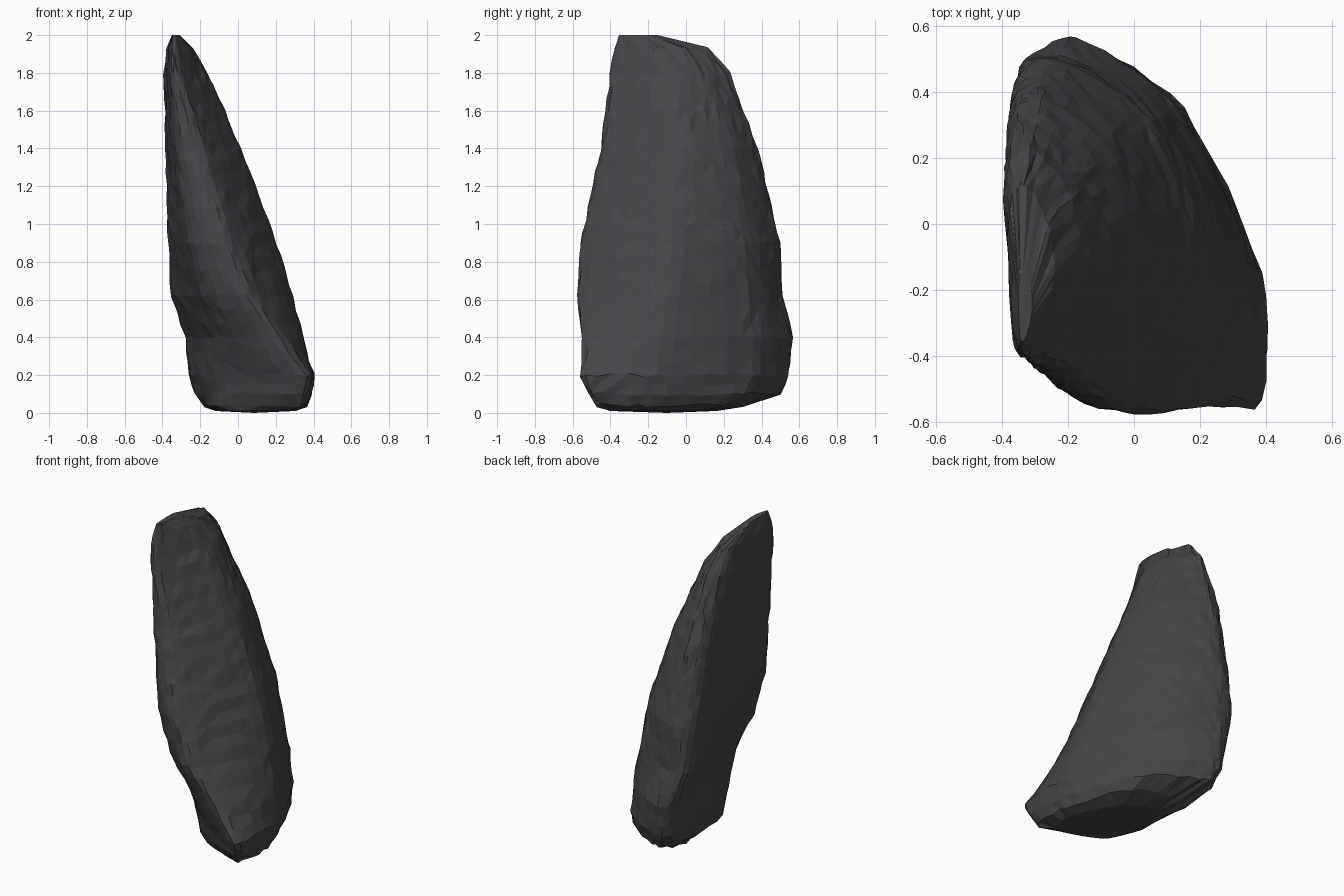
import bpy, bmesh, random
from mathutils import Vector

if "Cube" in bpy.data.objects:
    bpy.data.objects.remove(bpy.data.objects["Cube"])
random.seed(4)

# Six control points per height: front tip, right, right-back, back, left-back, left-front
RINGS = [
    (0.01, .26,-.40, .30,-.22, .15,.08, -.04,.16, -.12,.06, -.04,-.28),
    (0.04, .33,-.47, .355,-.20, .19,.20, -.07,.30, -.18,.22, -.10,-.25),
    (0.10, .35,-.52, .375,-.17, .17,.30, -.13,.50, -.23,.38, -.11,-.25),
    (0.20, .36,-.56, .385,-.15, .15,.35, -.15,.54, -.26,.43, -.12,-.26),
    (0.40, .22,-.55, .35,-.13, .12,.36, -.17,.56, -.28,.46, -.12,-.34),
    (0.62, .08,-.565, .29,-.10, .09,.33, -.20,.505, -.355,.43, -.19,-.42),
    (0.90, -.03,-.54, .205,-.07, .05,.31, -.23,.495, -.37,.37, -.26,-.44),
    (1.40, -.18,-.43, .015,-.06, -.07,.22, -.28,.38, -.385,.27, -.33,-.38),
    (1.80, -.30,-.38, -.165,-.10, -.20,.10, -.31,.23, -.39,.13, -.365,-.35),
    (1.93, -.325,-.365, -.24,-.17, -.26,.00, -.33,.12, -.375,.04, -.36,-.34),
    (2.00, -.33,-.35, -.31,-.28, -.31,-.20, -.34,-.15, -.35,-.20, -.345,-.34),
]
SUB = 6  # points between neighbouring control points


def curve(a, b, c, d, t):
    """Smooth curve through b and c, slightly tightened."""
    m1, m2 = (c - a) * 0.36, (d - b) * 0.36
    return (b * (2*t**3 - 3*t**2 + 1) + m1 * (t**3 - 2*t**2 + t)
            + c * (3*t**2 - 2*t**3) + m2 * (t**3 - t**2))


def outline(row):
    pts = [Vector((row[i], row[i + 1], row[0])) for i in range(1, 13, 2)]
    return [curve(pts[k - 1], pts[k], pts[(k + 1) % 6], pts[(k + 2) % 6], s / SUB)
            for k in range(6) for s in range(SUB)]


# Leaning stone slab: loft the outlines, adding rows about every 0.065 in height
bm = bmesh.new()
loops = [outline(r) for r in RINGS]
rows = []
for i in range(len(loops) - 1):
    steps = max(1, round((RINGS[i + 1][0] - RINGS[i][0]) / 0.065))
    for s in range(steps):
        rows.append([p.lerp(q, s / steps) for p, q in zip(loops[i], loops[i + 1])])
rows.append(loops[-1])

# Chipped surface: small random shifts on the inner rows
grid = []
for k, row in enumerate(rows):
    j = 0.005 if 0 < k < len(rows) - 1 else 0.0
    grid.append([bm.verts.new(p + Vector((random.uniform(-j, j), random.uniform(-j, j),
                                          random.uniform(-j, j) * 2))) for p in row])
n = len(grid[0])
for lo, hi in zip(grid, grid[1:]):
    for k in range(n):
        bm.faces.new((lo[k], lo[(k + 1) % n], hi[(k + 1) % n], hi[k]))

# Bottom and top caps
for ring, z in ((grid[0], 0.0), (grid[-1], 2.0)):
    mid = bm.verts.new(sum((v.co for v in ring), Vector()) / n)
    mid.co.z = z
    for k in range(n):
        bm.faces.new((ring[k], ring[(k + 1) % n], mid))
bmesh.ops.triangulate(bm, faces=bm.faces[:], quad_method='SHORT_EDGE')
bmesh.ops.recalc_face_normals(bm, faces=bm.faces[:])

mesh = bpy.data.meshes.new("standing_stone")
bm.to_mesh(mesh)
bm.free()
stone = bpy.data.objects.new("standing_stone", mesh)
bpy.context.collection.objects.link(stone)

mat = bpy.data.materials.new("dark grey stone")
mat.diffuse_color = (0.06, 0.06, 0.065, 1)
mat.use_nodes = True
mat.node_tree.nodes["Principled BSDF"].inputs["Base Color"].default_value = mat.diffuse_color
mesh.materials.append(mat)
